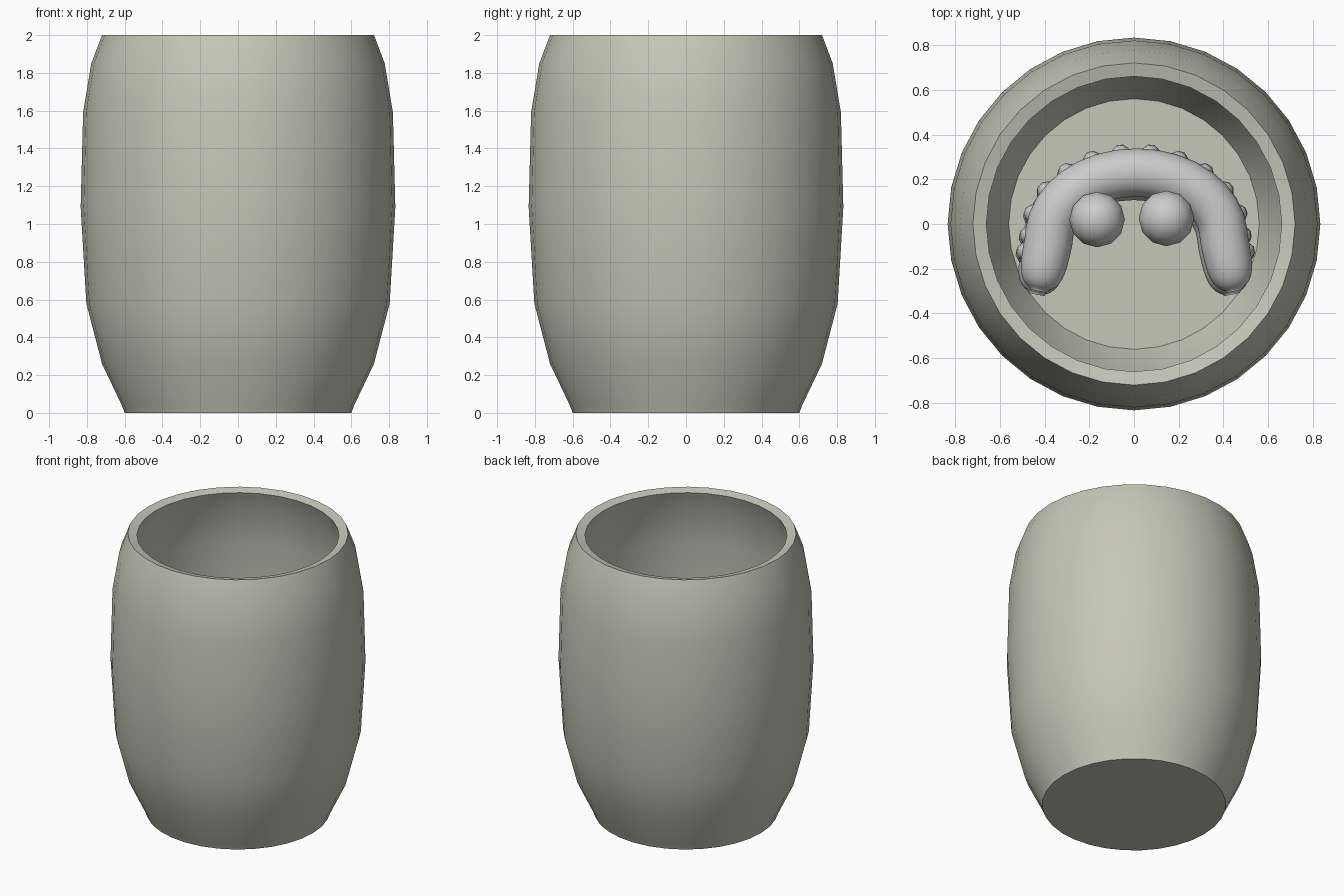
import bpy, bmesh
from math import sin, cos, pi, radians
from mathutils import Vector, Matrix

if "Cube" in bpy.data.objects:
    bpy.data.objects.remove(bpy.data.objects["Cube"])


def finish(bm, name, angle, mat=None):
    bmesh.ops.recalc_face_normals(bm, faces=bm.faces)
    me = bpy.data.meshes.new(name)
    bm.to_mesh(me)
    bm.free()
    ob = bpy.data.objects.new(name, me)
    bpy.context.collection.objects.link(ob)
    if mat:
        me.materials.append(mat)
    bpy.ops.object.select_all(action='DESELECT')
    ob.select_set(True)
    bpy.context.view_layer.objects.active = ob
    bpy.ops.object.shade_smooth_by_angle(angle=radians(angle))
    return ob


# Barrel-shaped cup: closed wall profile spun round z
glaze = bpy.data.materials.new("pale_glaze")
glaze.diffuse_color = (0.56, 0.57, 0.48, 1)
glaze.use_nodes = True
glaze.node_tree.nodes["Principled BSDF"].inputs["Base Color"].default_value = glaze.diffuse_color
profile = [(0, 0), (0.6, 0), (0.615, 0.04), (0.72, 0.26), (0.803, 0.58),
           (0.833, 1.09), (0.82, 1.59), (0.777, 1.85), (0.72, 2.0),
           (0.66, 1.985), (0.72, 1.83), (0.76, 1.58), (0.773, 1.09),
           (0.745, 0.59), (0.665, 0.28), (0.56, 0.06), (0, 0.06)]
bm = bmesh.new()
vs = [bm.verts.new((0, r, z)) for r, z in profile]
es = [bm.edges.new(p) for p in zip(vs, vs[1:])]
bmesh.ops.spin(bm, geom=vs + es, cent=(0, 0, 0), axis=(0, 0, 1),
               angle=2 * pi, steps=32)
bmesh.ops.remove_doubles(bm, verts=bm.verts, dist=1e-4)
finish(bm, "cup", 40, glaze)


# Horseshoe centre line shared by gums and teeth
def arch(t):
    a = pi / 2 + t * pi / 2
    if abs(t) <= 1:
        return Vector((0.39 * cos(a), -0.06 + 0.29 * sin(a), 0))
    s = 1 if t < 0 else -1
    d = abs(t) - 1
    return Vector((s * (0.39 + 0.08 * d), -0.06 - 0.4 * d, 0))


def side(t):
    d = arch(t + 0.02) - arch(t - 0.02)
    return Vector((d.y, -d.x, 0)).normalized()


pose = Matrix.Translation((-0.01, 0, 0)) @ Matrix.Rotation(radians(2), 4, 'Y')


# Gum: swept oval with rounded ends
def gum(name, z, shift):
    bm = bmesh.new()
    rings = []
    n, m, end = 40, 14, 1.6
    for i in range(n + 1):
        t = -end * cos(pi * i / n)
        f = max(0.12, min(1, (1 - (abs(t) / end) ** 12))) ** 0.5
        c, s = arch(t), side(t)
        rings.append([bm.verts.new(pose @ (c + s * 0.108 * f * cos(2 * pi * k / m)
                      + Vector((shift[0], shift[1], z + 0.1 * f * sin(2 * pi * k / m)))))
                      for k in range(m)])
    for a, b in zip(rings, rings[1:]):
        for k in range(m):
            bm.faces.new((a[k], a[k - 1], b[k - 1], b[k]))
    bm.faces.new(rings[0])
    bm.faces.new(rings[-1][::-1])
    finish(bm, name, 60)


# Teeth: flattened beads along the outer edge of the gum
def teeth(name, z, shift):
    bm = bmesh.new()
    for i in range(14):
        t = -1.2 + 2.4 * i / 13
        s = side(t)
        p = arch(t) + s * 0.075 + Vector((shift[0], shift[1], z))
        rot = Vector((1, 0, 0)).rotation_difference(s).to_matrix().to_4x4()
        m = pose @ Matrix.Translation(p) @ rot @ Matrix.Diagonal((0.055, 0.047, 0.085, 1))
        bmesh.ops.create_uvsphere(bm, u_segments=10, v_segments=8, radius=1, matrix=m)
    finish(bm, name, 60)


gum("upper_gum", 0.6, (0, 0))
teeth("upper_teeth", 0.5, (0, 0))
gum("lower_gum", 0.3, (0.0, -0.015))
teeth("lower_teeth", 0.39, (0.0, -0.01))

# Pair of balls above the arch
for name, x, y in (("left_ball", -0.165, 0.02), ("right_ball", 0.145, 0.025)):
    bm = bmesh.new()
    bmesh.ops.create_uvsphere(bm, u_segments=12, v_segments=8, radius=0.124,
                              matrix=Matrix.Translation((x, y, 0.72)))
    finish(bm, name, 60)
